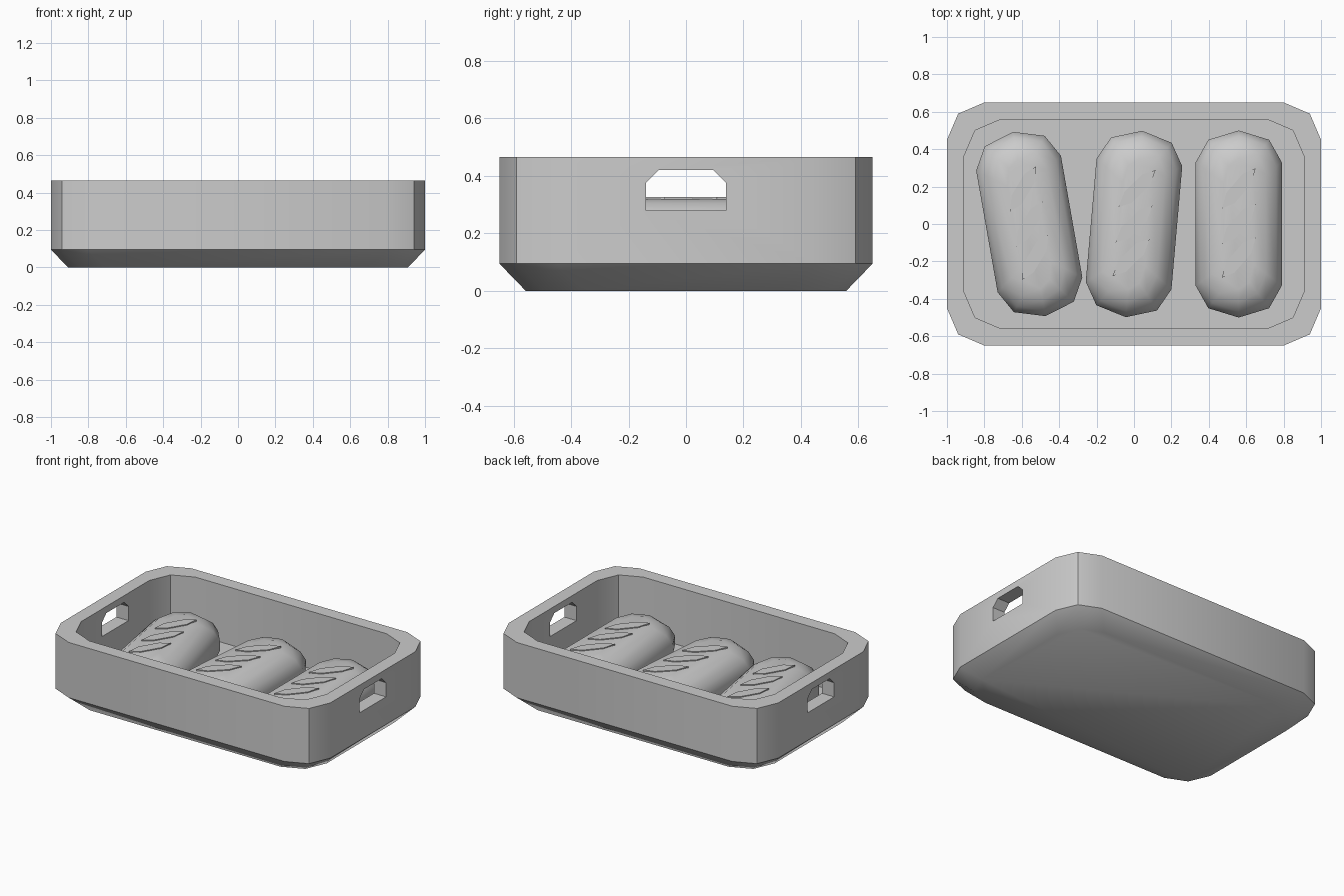
import bpy, bmesh, math
from mathutils import Matrix

if "Cube" in bpy.data.objects:
    bpy.data.objects.remove(bpy.data.objects["Cube"])


def outline(quarter):
    """Mirror one corner's points (counter-clockwise, +x +y) into a closed loop."""
    pts = list(quarter)
    pts += [(-x, y) for x, y in reversed(quarter)]
    pts += [(-x, -y) for x, y in quarter]
    pts += [(x, -y) for x, y in reversed(quarter)]
    clean = []
    for p in pts:
        if not any(math.dist(p, q) < 1e-5 for q in clean):
            clean.append(p)
    return clean


def loft(name, rings, smooth=None):
    """Skin a list of equal-length 3D rings and cap both ends."""
    bm = bmesh.new()
    loops = [[bm.verts.new(p) for p in r] for r in rings]
    n = len(loops[0])
    for a, b in zip(loops, loops[1:]):
        for i in range(n):
            j = (i + 1) % n
            bm.faces.new((a[i], a[j], b[j], b[i]))
    bm.faces.new(list(reversed(loops[0])))
    bm.faces.new(loops[-1])
    bmesh.ops.recalc_face_normals(bm, faces=bm.faces)
    me = bpy.data.meshes.new(name)
    bm.to_mesh(me)
    bm.free()
    ob = bpy.data.objects.new(name, me)
    bpy.context.collection.objects.link(ob)
    if smooth:
        smooth_by_angle(ob, smooth)
    return ob


def smooth_by_angle(ob, degrees):
    bpy.ops.object.select_all(action='DESELECT')
    bpy.context.view_layer.objects.active = ob
    ob.select_set(True)
    bpy.ops.object.shade_smooth_by_angle(angle=math.radians(degrees))


# Tray: chamfered base, straight walls, hollow inside
def tray_ring(inset, z):
    corner = [(1, .45), (.94, .59), (.8, .65)]
    return [(x, y, z) for x, y in outline([(a - inset, b - inset) for a, b in corner])]


tray = loft("tray", [tray_ring(i, z) for i, z in
                     [(.092, 0), (0, .095), (0, .465), (.09, .465), (.09, .08)]])

# Handle cutter passing through both end walls
handle = [(-.14, .28), (.14, .28), (.14, .375), (.095, .42), (-.095, .42), (-.14, .375)]
cutter = loft("handle_cutter", [[(x, y, z) for y, z in handle] for x in (-1.2, 1.2)])
cutter.hide_render = True
cut = tray.modifiers.new("handles", 'BOOLEAN')
cut.object = cutter
cut.operation = 'DIFFERENCE'
cut.solver = 'EXACT'
bpy.context.view_layer.objects.active = tray
bpy.ops.object.modifier_apply(modifier=cut.name)
bpy.data.objects.remove(cutter)
smooth_by_angle(tray, 40)


# Loaves: long rounded bodies with three leaf-shaped scores on the crust
def loaf_ring(inset, z):
    k = .707
    w, r = .23 - inset, .17 - inset * .25
    s = .33 - inset * .75
    return [(x, y, z) for x, y in outline([(w, s), (w * k, s + r * k), (0, s + r)])]


def score_ring(z):
    leaf = [(.14, 0), (.075, .034), (-.06, .036), (-.14, 0), (-.075, -.034), (.06, -.036)]
    return [(x, y, z) for x, y in leaf]


loaf_profile = [(.02, .075), (0, .13), (0, .2), (.03, .26), (.085, .305), (.15, .32)]
for n, (x, turn) in enumerate([(-.56, 10), (0, -5), (.56, 0)], 1):
    place = Matrix.Translation((x, 0, 0)) @ Matrix.Rotation(math.radians(turn), 4, 'Z')
    loaf = loft(f"loaf_{n}", [loaf_ring(i, z) for i, z in loaf_profile], 60)
    loaf.matrix_world = place
    for m, y in enumerate((-.18, 0, .19), 1):
        score = loft(f"loaf_{n}_score_{m}", [score_ring(.3), score_ring(.326)])
        score.matrix_world = (place @ Matrix.Translation((0, y, 0))
                              @ Matrix.Rotation(math.radians(50), 4, 'Z'))
